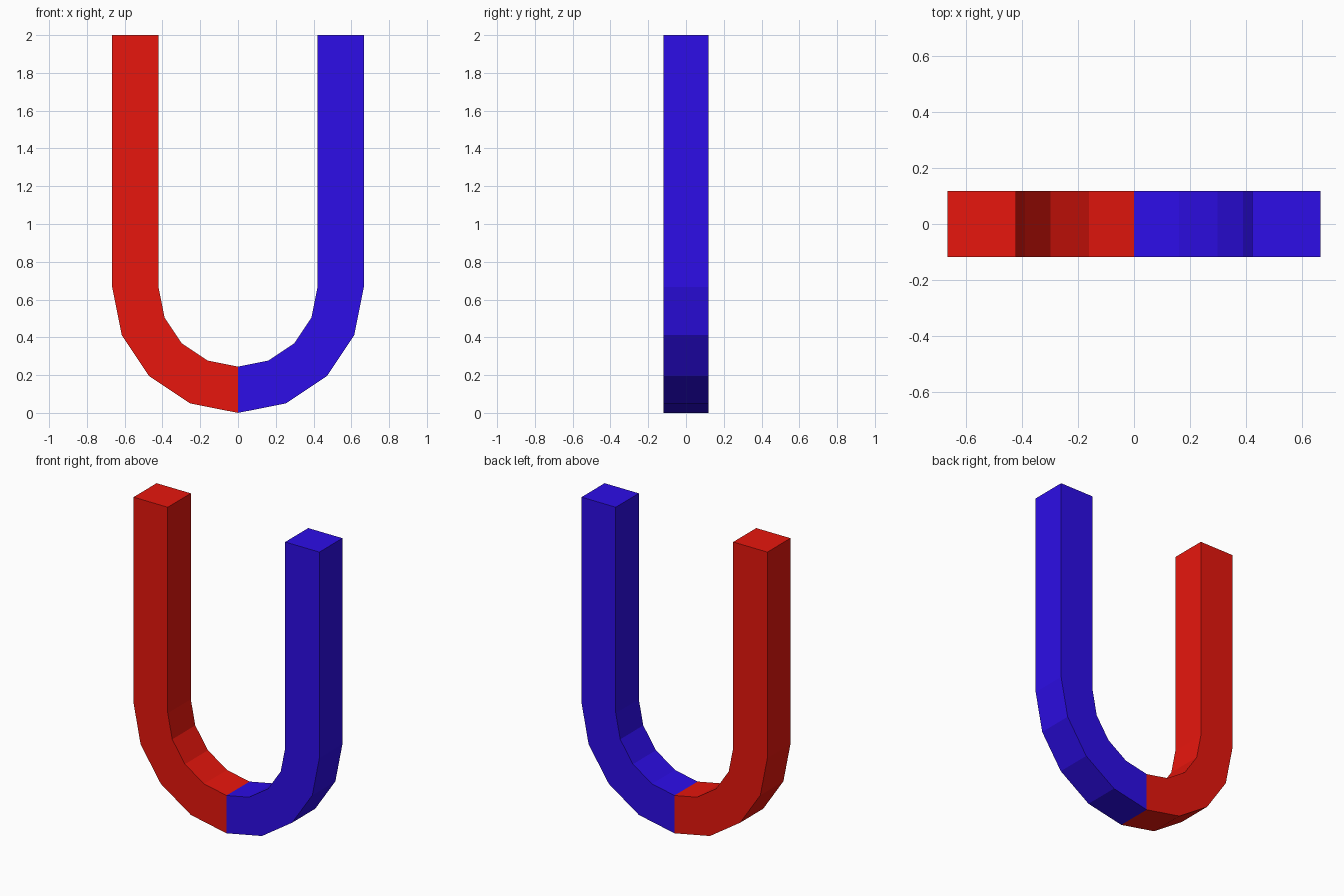
import bpy, bmesh, math

if "Cube" in bpy.data.objects:
    bpy.data.objects.remove(bpy.data.objects["Cube"])

R_OUT, R_IN = 0.666, 0.421    # bend radii
CZ, TOP = 0.666, 2.0          # bend centre height, tip height
HALF_Y = 0.118
STEPS = 8                     # segments in the half-circle bend


def material(name, rgb):
    m = bpy.data.materials.new(name)
    m.diffuse_color = (*rgb, 1)
    m.use_nodes = True
    m.node_tree.nodes["Principled BSDF"].inputs["Base Color"].default_value = m.diffuse_color
    return m


mesh = bpy.data.meshes.new("horseshoe_magnet")
magnet = bpy.data.objects.new("horseshoe_magnet", mesh)
bpy.context.collection.objects.link(magnet)
mesh.materials.append(material("red_pole", (0.80, 0.008, 0.004)))
mesh.materials.append(material("blue_pole", (0.026, 0.004, 0.80)))

# Path stations: left tip, half-circle bend, right tip (direction, centre height)
stations = [(-1, 0, TOP)]
for i in range(STEPS + 1):
    a = math.pi + math.pi * i / STEPS
    stations.append((math.cos(a), math.sin(a), CZ))
stations.append((1, 0, TOP))

# Sweep the square section through the stations
bm = bmesh.new()
rings = []
for c, s, z in stations:
    rings.append([bm.verts.new((r * c, y, z + r * s))
                  for r, y in ((R_OUT, -HALF_Y), (R_OUT, HALF_Y),
                               (R_IN, HALF_Y), (R_IN, -HALF_Y))])
for a, b in zip(rings, rings[1:]):
    for k in range(4):
        n = (k + 1) % 4
        bm.faces.new((a[k], a[n], b[n], b[k]))

# Flat pole tips
bm.faces.new(rings[0])
bm.faces.new(rings[-1])
bmesh.ops.recalc_face_normals(bm, faces=bm.faces[:])

# Red left half, blue right half
for f in bm.faces:
    f.material_index = 1 if f.calc_center_median().x > 0 else 0
bm.to_mesh(mesh)
bm.free()
